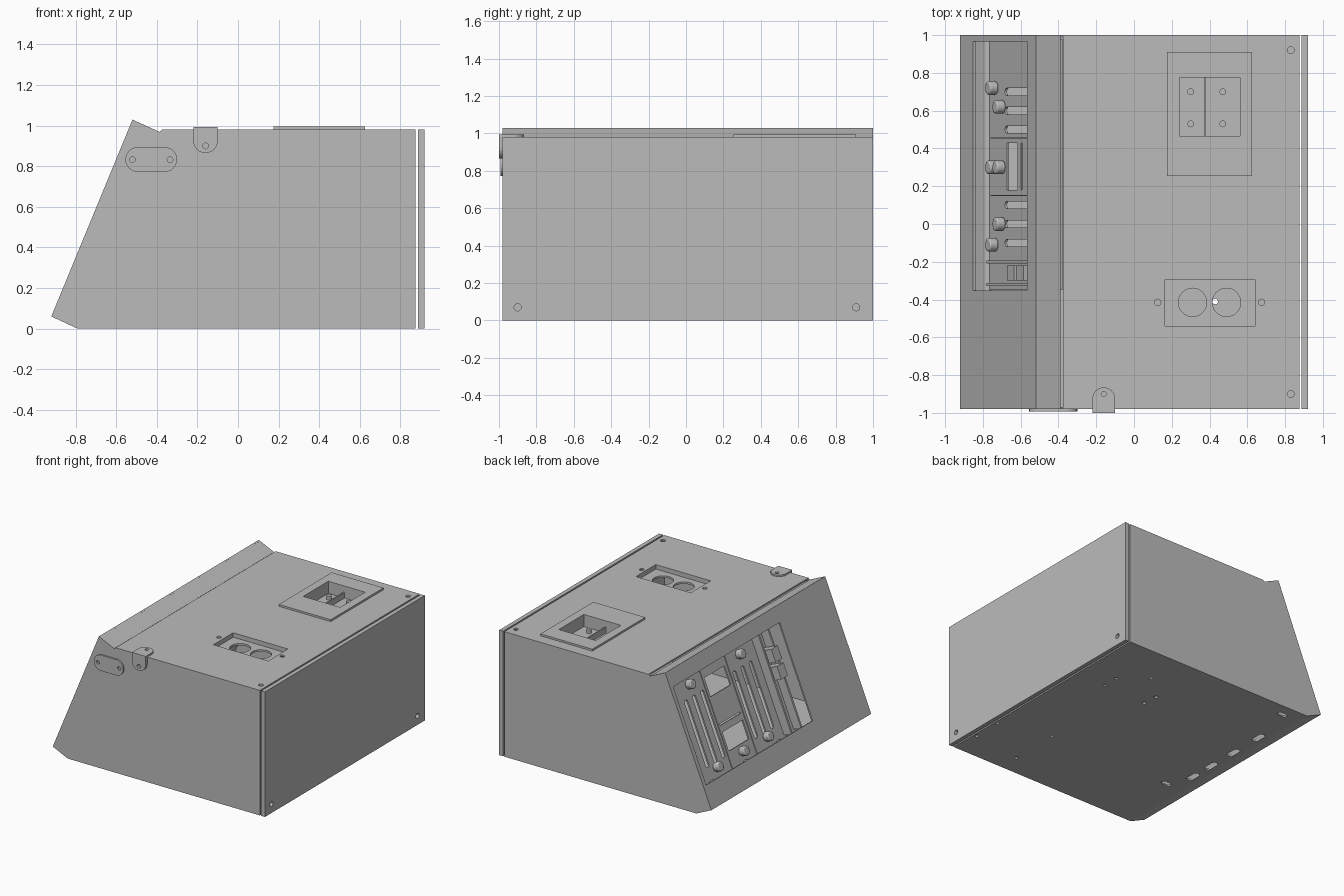
import bpy
import bmesh
import math
from mathutils import Matrix, Vector

if "Cube" in bpy.data.objects:
    bpy.data.objects.remove(bpy.data.objects["Cube"], do_unlink=True)

GREY = (0.5, 0.5, 0.5, 1.0)
metal = bpy.data.materials.new("grey metal")
metal.use_nodes = True
metal.diffuse_color = GREY
metal.node_tree.nodes["Principled BSDF"].inputs["Base Color"].default_value = GREY


def frame(x_axis, y_axis, origin=(0, 0, 0)):
    """Matrix whose local x, y lie in a sheet and whose z is its depth."""
    a, b = Vector(x_axis).normalized(), Vector(y_axis).normalized()
    m = Matrix((a, b, a.cross(b))).transposed().to_4x4()
    return Matrix.Translation(origin) @ m


FLAT = Matrix.Identity(4)
FRONT = frame((1, 0, 0), (0, 0, 1))           # depth runs toward -y
SIDE = frame((0, 1, 0), (0, 0, 1))            # depth runs toward +x
SLOPE = frame((0, 1, 0), (0.40, 0, 0.97), (-0.92, 0, 0.06))  # depth runs inward
T = 0.012


def rect(x0, x1, y0, y1):
    return [(x0, y0), (x1, y0), (x1, y1), (x0, y1)]


def circle(x, y, r, n=24):
    return [(x + r * math.cos(i * math.tau / n), y + r * math.sin(i * math.tau / n))
            for i in range(n)]


def stadium(x0, x1, y0, y1, n=12):
    """Long rounded slot, with full half circles at both ends."""
    wide = (x1 - x0) > (y1 - y0)
    r = min(x1 - x0, y1 - y0) / 2
    start = -math.pi / 2 if wide else 0
    a, b = (x1 - r, y1 - r), (x0 + r, y0 + r)
    pts = []
    for k, (cx, cy) in enumerate((a, b)):
        for i in range(n + 1):
            t = start + math.pi * (k + i / n)
            pts.append((cx + r * math.cos(t), cy + r * math.sin(t)))
    return pts


def tab(x0, x1, y0, y1, n=12):
    """Square at y0, half round at y1."""
    r, cx = (x1 - x0) / 2, (x0 + x1) / 2
    s = 1 if y1 > y0 else -1
    arc = [(cx + r * math.cos(math.pi * i / n), y1 - s * r + s * r * math.sin(math.pi * i / n))
           for i in range(n + 1)]
    return [(x0, y0), (x1, y0)] + arc


def prisms(name, outlines, z0, z1, place):
    bm = bmesh.new()
    for outline in outlines:
        face = bm.faces.new([bm.verts.new((x, y, z0)) for x, y in outline])
        ext = bmesh.ops.extrude_face_region(bm, geom=[face])
        verts = [v for v in ext["geom"] if isinstance(v, bmesh.types.BMVert)]
        bmesh.ops.translate(bm, verts=verts, vec=(0, 0, z1 - z0))
    bmesh.ops.recalc_face_normals(bm, faces=bm.faces)
    bmesh.ops.transform(bm, matrix=place, verts=bm.verts)
    mesh = bpy.data.meshes.new(name)
    bm.to_mesh(mesh)
    bm.free()
    mesh.materials.append(metal)
    obj = bpy.data.objects.new(name, mesh)
    bpy.context.collection.objects.link(obj)
    return obj


def sheet(name, outline, z0, z1, place=FLAT, holes=()):
    """Flat plate with holes punched through it."""
    obj = prisms(name, [outline], z0, z1, place)
    if holes:
        cutter = prisms("hole_cutter", holes, z0 - 0.02, z1 + 0.02, place)
        cutter.hide_render = True
        mod = obj.modifiers.new("holes", "BOOLEAN")
        mod.operation, mod.solver, mod.object = "DIFFERENCE", "EXACT", cutter
        deps = bpy.context.evaluated_depsgraph_get()
        cut = bpy.data.meshes.new_from_object(obj.evaluated_get(deps))
        obj.modifiers.clear()
        obj.data = cut
        bpy.data.objects.remove(cutter, do_unlink=True)
    return obj


def walls(name, x0, x1, y0, y1, z0, z1, place=FLAT):
    """Open rectangular sleeve."""
    return sheet(name, rect(x0 - T, x1 + T, y0 - T, y1 + T), z0, z1, place,
                 [rect(x0, x1, y0, y1)])


# Case side walls
profile = [(-0.92, 0.06), (-0.79, 0), (0.875, 0), (0.875, 0.98),
           (-0.375, 0.98), (-0.388, 0.968), (-0.52, 1.03)]
sheet("front_wall", profile, 0.98 - T, 0.98, FRONT)
sheet("back_wall", profile, -1.0, -1.0 + T, FRONT)

# Top sheet with its openings
top_holes = [rect(0.24, 0.56, 0.465, 0.775), rect(0.165, 0.64, -0.54, -0.295),
             circle(0.83, 0.92, 0.018), circle(0.83, -0.9, 0.018),
             circle(0.125, -0.415, 0.017), circle(0.675, -0.415, 0.017)]
sheet("top_sheet", rect(-0.375, 0.875, -0.98, 1), 0.98 - T, 0.98, FLAT, top_holes)

# Floor with small screw holes and rounded slots
spots = [(0.61, 0.53), (0.61, 0.4), (0.42, 0.69), (0.22, 0.51), (0.23, 0.39),
         (0.43, -0.41), (0.85, -0.52), (0.85, -0.75), (0.43, -0.81)]
floor_holes = [circle(x, y, 0.015, 12) for x, y in spots]
floor_holes += [stadium(-0.75, -0.7, y - 0.06, y + 0.06) for y in (-0.2, 0.0, 0.25, 0.53)]
floor_holes += [stadium(-0.68, -0.6, y - 0.02, y + 0.02) for y in (-0.4, 0.9)]
sheet("floor_sheet", rect(-0.79, 0.875, -0.98, 1), 0, T, FLAT, floor_holes)

# Right end: inner wall, gap, cover plate
sheet("inner_end_wall", rect(-0.98, 1, 0, 0.98), 0.875 - T, 0.875, SIDE)
sheet("end_cover", rect(-0.98, 1, 0, 0.98), 0.887, 0.92, SIDE,
      [circle(y, 0.07, 0.019) for y in (-0.9, 0.91)])

# Sloping fascia and its two folded lips
sheet("sloping_fascia", rect(-0.98, 1, 0, 1.049), 0, T, SLOPE,
      [rect(-0.353, 0.965, 0.18, 0.93)])
lips = {"upper_lip": [(-0.52, 1.03), (-0.388, 0.97), (-0.392, 0.958), (-0.522, 1.015)],
        "lower_lip": [(-0.92, 0.06), (-0.79, 0), (-0.785, T), (-0.912, 0.072)]}
for name, outline in lips.items():
    sheet(name, outline, -1, 0.98, FRONT)

# Recessed control panel behind the fascia
slots = [stadium(u - 0.019, u + 0.019, 0.235, 0.75)
         for u in (0.7, 0.6, 0.5, 0.1, 0.0, -0.1)]
windows = [rect(0.18, 0.43, v, v + 0.145) for v in (0.26, 0.675)]
slit = [rect(0.18, 0.43, 0.455, 0.468)]
sheet("control_panel", rect(-0.35, 0.98, 0.02, 1.0), 0.16, 0.16 + T, SLOPE,
      slots + windows + slit)
for i, u in enumerate((0.455, 0.15)):
    sheet(f"panel_seam_{i}", rect(u - 0.003, u + 0.003, 0.05, 0.98), 0.154, 0.16, SLOPE)

# Knobs standing out of the control panel
knobs = [(0.62, 0.21), (0.30, 0.21), (0.0, 0.21), (0.62, 0.84), (0.0, 0.84),
         (0.72, 0.11), (0.30, 0.11), (-0.11, 0.11)]
for i, (u, v) in enumerate(knobs):
    knob = sheet(f"knob_{i}", circle(u, v, 0.036), 0.11, 0.16, SLOPE)
    bevel = knob.modifiers.new("soft_rim", "BEVEL")
    bevel.width, bevel.segments, bevel.limit_method = 0.008, 2, "ANGLE"
    bpy.context.view_layer.objects.active = knob
    knob.select_set(True)
    bpy.ops.object.shade_smooth_by_angle()
    knob.select_set(False)

# Rail and latch blocks at the end of the control panel
for i, u in enumerate((-0.2, -0.32)):
    sheet(f"latch_rail_{i}", rect(u - 0.008, u + 0.008, 0.15, 0.96), 0.09, 0.16, SLOPE)
for i, v in enumerate((0.55, 0.68)):
    sheet(f"latch_block_{i}", rect(-0.3, -0.22, v, v + 0.1), 0.04, 0.16, SLOPE)

# Display frame and the tray below it
sheet("display_frame", rect(0.175, 0.625, 0.255, 0.91), 0.98, 0.995, FLAT,
      [rect(0.24, 0.56, 0.465, 0.775)])
walls("display_sleeve", 0.24, 0.56, 0.465, 0.775, 0.9, 0.97)
sheet("display_tray", rect(0.24, 0.56, 0.465, 0.775), 0.888, 0.9)
sheet("display_divider", rect(0.37, 0.38, 0.465, 0.775), 0.9, 0.945)
for i, (x, y) in enumerate(((0.3, 0.53), (0.3, 0.7), (0.47, 0.53), (0.47, 0.7))):
    sheet(f"tray_stud_{i}", circle(x, y, 0.018, 16), 0.9, 0.93)

# Sunken double socket
walls("socket_sleeve", 0.165, 0.64, -0.54, -0.295, 0.93, 0.97)
sheet("socket_plate", rect(0.165, 0.64, -0.54, -0.295), 0.93, 0.945, FLAT,
      [circle(x, -0.415, 0.075, 32) for x in (0.31, 0.49)])

# Bent bracket and oblong plate on the front
sheet("bracket_top", tab(-0.22, -0.1, -0.998, -0.865), 0.98, 0.993, FLAT,
      [circle(-0.16, -0.9, 0.014)])
sheet("bracket_front", tab(-0.22, -0.1, 0.993, 0.865), 0.98, 1.0, FRONT,
      [circle(-0.16, 0.9, 0.014)])
sheet("oblong_plate", stadium(-0.555, -0.3, 0.772, 0.895), 0.98, 0.993, FRONT,
      [circle(x, 0.833, 0.014) for x in (-0.52, -0.335)])
